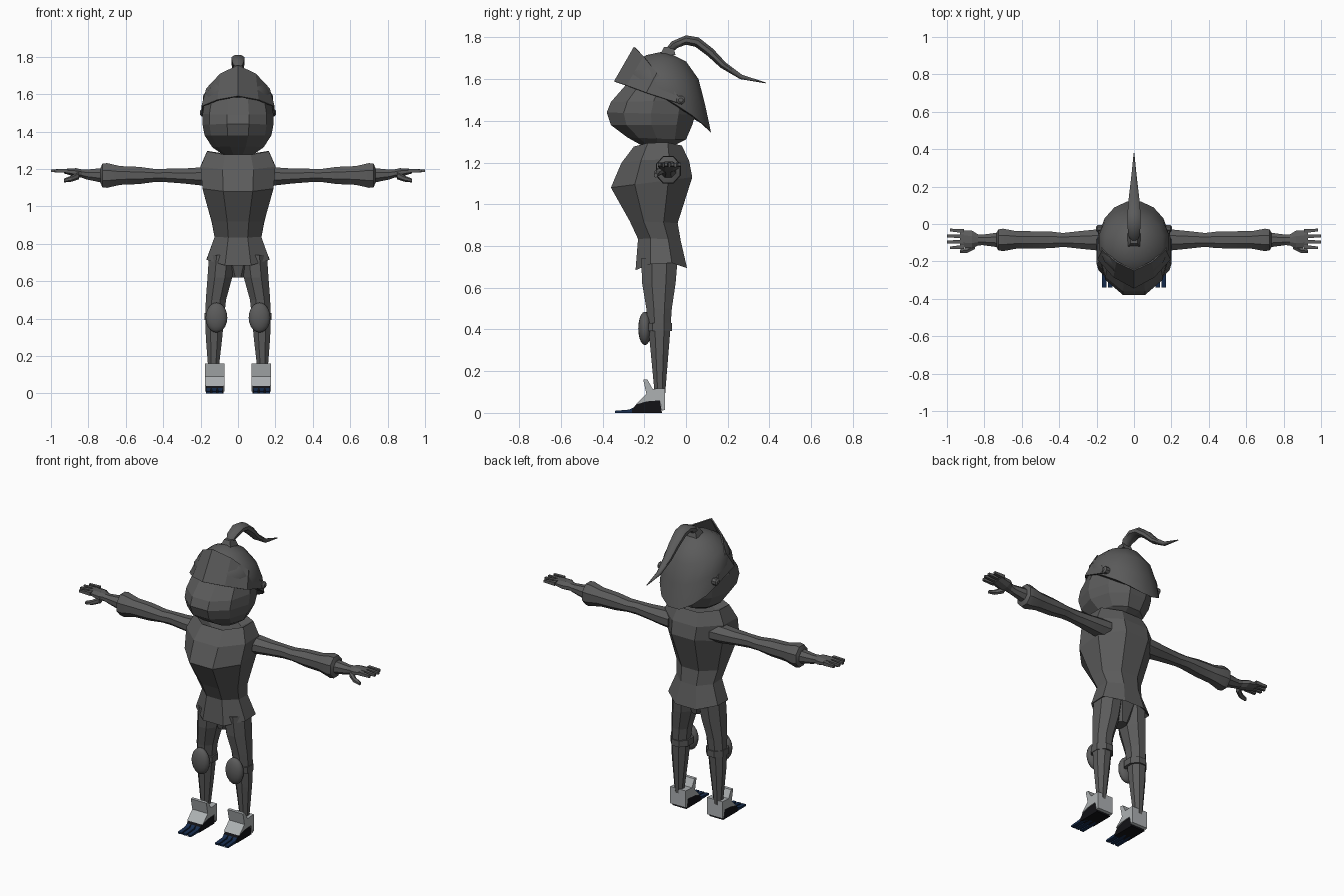
import bpy, bmesh, math
from mathutils import Vector

cube = bpy.data.objects.get("Cube")
if cube:
    bpy.data.objects.remove(cube)


def material(name, color):
    m = bpy.data.materials.new(name)
    m.use_nodes = True
    m.diffuse_color = (*color, 1)
    m.node_tree.nodes["Principled BSDF"].inputs["Base Color"].default_value = (*color, 1)
    return m


GREY = material("dark grey", (0.105, 0.105, 0.105))
SHOE = material("pale grey", (0.42, 0.44, 0.45))
BLACK = material("black", (0.006, 0.006, 0.008))
NAVY = material("navy blue", (0.008, 0.025, 0.075))


def finish(name, bm, mat, smooth=None):
    bmesh.ops.recalc_face_normals(bm, faces=bm.faces)
    mesh = bpy.data.meshes.new(name)
    bm.to_mesh(mesh)
    bm.free()
    mesh.materials.append(mat)
    ob = bpy.data.objects.new(name, mesh)
    bpy.context.collection.objects.link(ob)
    if smooth:
        bpy.ops.object.select_all(action="DESELECT")
        ob.select_set(True)
        bpy.context.view_layer.objects.active = ob
        bpy.ops.object.shade_smooth_by_angle(angle=math.radians(smooth))
    return ob


def ring(c, u, v, n=8, lift=0):
    """Flat-sided loop around c with half axes u and v; lift raises its v sides."""
    c, u, v = Vector(c), Vector(u), Vector(v)
    k = 1 / math.cos(math.pi / n)
    pts = []
    for i in range(n):
        a = (i + 0.5) * math.tau / n
        p = c + u * math.cos(a) * k + v * math.sin(a) * k
        p.z += lift * abs(math.sin(a))
        pts.append(p)
    return pts


def span(front, back, hw, n=8, lift=0, x=0):
    """Loop between two (y, z) points with half width hw in x."""
    f, b = Vector((x, *front)), Vector((x, *back))
    return ring((f + b) / 2, (f - b) / 2, (hw, 0, 0), n, lift)


def loft(name, rings, mat=GREY, smooth=None, closed=True):
    bm = bmesh.new()
    loops = [[bm.verts.new(p) for p in r] for r in rings]
    n = len(loops[0])
    for a, b in zip(loops, loops[1:]):
        for i in range(n if closed else n - 1):
            j = (i + 1) % n
            bm.faces.new((a[i], a[j], b[j], b[i]))
    if closed:
        bm.faces.new(loops[0])
        bm.faces.new(loops[-1])
    return finish(name, bm, mat, smooth)


def prism(name, outline, x0, x1, mat):
    return loft(name, [[(x, y, z) for y, z in outline] for x in (x0, x1)], mat)


# Head
loft("face", [span(f, b, w, 10) for f, b, w in (
    ((-.20, 1.275), (-.07, 1.275), .075),
    ((-.28, 1.32), (0, 1.31), .13),
    ((-.36, 1.38), (.03, 1.38), .17),
    ((-.38, 1.44), (.045, 1.43), .18),
    ((-.36, 1.49), (.05, 1.5), .18),
    ((-.29, 1.57), (.05, 1.58), .165),
    ((-.22, 1.66), (0, 1.66), .11))])

# Helmet dome with a long pointed nape
loft("helmet", [span(f, b, w, 16, l) for f, b, w, l in (
    ((-.29, 1.575), (.12, 1.335), .185, .045),
    ((-.28, 1.63), (.09, 1.48), .187, .02),
    ((-.25, 1.68), (.06, 1.60), .155, 0),
    ((-.19, 1.715), (.0, 1.685), .09, 0),
    ((-.12, 1.73), (-.08, 1.725), .02, 0))], smooth=50)

# Raised visor: a peaked band around the front
low = [(.193, -.02, 1.48), (.196, -.19, 1.535), (.11, -.285, 1.57), (0, -.345, 1.59)]
high = [(.19, -.04, 1.525), (.17, -.14, 1.63), (.095, -.205, 1.71), (0, -.25, 1.755)]


def both(row):
    return row + [(-x, y, z) for x, y, z in row[-2::-1]]


visor = loft("visor", [both(low), both(high)], closed=False)
solid = visor.modifiers.new("thickness", "SOLIDIFY")
solid.thickness = 0.008

# Plume and its socket
loft("plume_socket", [span((-.125, 1.715), (-.05, 1.715), .036, 4),
                      span((-.105, 1.755), (-.06, 1.755), .02, 4)])
loft("plume", [span(f, b, w, 8) for f, b, w in (
    ((-.10, 1.74), (-.065, 1.73), .018),
    ((-.07, 1.78), (-.04, 1.75), .03),
    ((0, 1.81), (0, 1.765), .036),
    ((.06, 1.80), (.045, 1.755), .035),
    ((.13, 1.745), (.105, 1.71), .03),
    ((.19, 1.68), (.165, 1.655), .023),
    ((.27, 1.62), (.26, 1.6), .013),
    ((.38, 1.585), (.38, 1.58), .002))], smooth=50)

# Torso with flared skirt and raised shoulders
loft("tunic", [span(f, b, w, 8, l) for f, b, w, l in (
    ((-.19, .74), (-.04, .74), .12, 0),
    ((-.242, .665), (.005, .675), .168, .05),
    ((-.23, .83), (-.025, .82), .125, .01),
    ((-.27, .92), (-.04, .91), .14, 0),
    ((-.36, 1.08), (.03, 1.13), .19, 0),
    ((-.31, 1.19), (.015, 1.2), .20, .02),
    ((-.25, 1.265), (-.02, 1.27), .165, .03),
    ((-.20, 1.25), (-.06, 1.25), .09, 0))])
loft("pelvis", [span((-.17, .62), (-.08, .62), .035),
                span((-.2, .74), (-.05, .74), .1)])

shoe_outline = [(-.205, .16), (-.185, .16), (-.16, .115), (-.1, .118), (-.1, .015),
                (-.115, .01), (-.125, .06), (-.19, .055), (-.24, .04), (-.19, .09)]
sole_outline = [(-.26, .012), (-.24, .04), (-.19, .055), (-.125, .06), (-.115, 0), (-.26, 0)]

for side, s in (("left", 1), ("right", -1)):
    # Visor hinge
    loft(side + "_hinge", [ring((s * x, -.025, 1.5), (0, r, 0), (0, 0, r))
                           for x, r in ((.17, .02), (.195, .02), (.203, .01))])

    # Arm with flared cuff
    loft(side + "_arm", [ring((s * x, -.085, z), (0, ry, 0), (0, 0, rz))
                         for x, z, ry, rz in (
        (.14, 1.16, .06, .05), (.2, 1.16, .056, .048), (.29, 1.162, .047, .04),
        (.38, 1.165, .037, .036), (.44, 1.165, .044, .034), (.53, 1.165, .046, .046),
        (.63, 1.165, .047, .05), (.7, 1.165, .06, .066), (.725, 1.165, .056, .063),
        (.735, 1.165, .04, .04))], smooth=25)
    # Hand
    loft(side + "_hand", [ring((s * x, y, z), (0, ry, 0), (0, 0, rz))
                          for x, y, z, ry, rz in (
        (.72, -.085, 1.165, .04, .04), (.81, -.085, 1.17, .028, .026),
        (.835, -.085, 1.175, .03, .022), (.865, -.083, 1.18, .047, .024),
        (.93, -.08, 1.188, .045, .012))])
    for i in range(4):
        y = -.122 + i * .028
        tip = .985 + .015 * (i in (1, 2))
        loft(f"{side}_finger_{i + 1}", [ring((s * x, y + d, 1.19), (0, r, 0), (0, 0, r), 4)
             for x, d, r in ((.91, 0, .011), (tip, (i - 1.5) * .004, .007))])
    loft(side + "_thumb", [ring((s * x, y, z), (0, r, 0), (0, 0, r), 6)
                           for x, y, z, r in ((.85, -.115, 1.165, .018),
                                              (.89, -.14, 1.148, .014),
                                              (.93, -.145, 1.138, .009))])

    # Leg
    loft(side + "_leg", [span((f, z), (b, z), w, 8, 0, s * x) for z, f, b, w, x in (
        (.74, -.215, -.04, .07, .085), (.62, -.21, -.05, .066, .097),
        (.5, -.19, -.068, .054, .118), (.4, -.18, -.075, .05, .125),
        (.3, -.17, -.083, .044, .128), (.09, -.15, -.1, .024, .132))])
    # Knee strap and pad
    loft(side + "_knee_strap", [span((-.2, z), (-.067, z), .058, 8, 0, s * .12)
                                for z in (.392, .43)])
    bm = bmesh.new()
    bmesh.ops.create_uvsphere(bm, u_segments=16, v_segments=10, radius=1)
    bmesh.ops.scale(bm, vec=(.058, .032, .08), verts=bm.verts)
    bmesh.ops.translate(bm, vec=(s * .115, -.197, .405), verts=bm.verts)
    finish(side + "_knee_pad", bm, GREY, 60)

    # Shoe, sole and toes
    prism(side + "_shoe", shoe_outline, s * .072, s * .177, SHOE)
    prism(side + "_sole", sole_outline, s * .078, s * .172, BLACK)
    for i in range(3):
        x = .082 + i * .032
        prism(f"{side}_toe_{i + 1}", [(-.34, 0), (-.34, .01), (-.27, .016), (-.215, .046),
                                     (-.215, 0)], s * x, s * (x + .024), NAVY)
